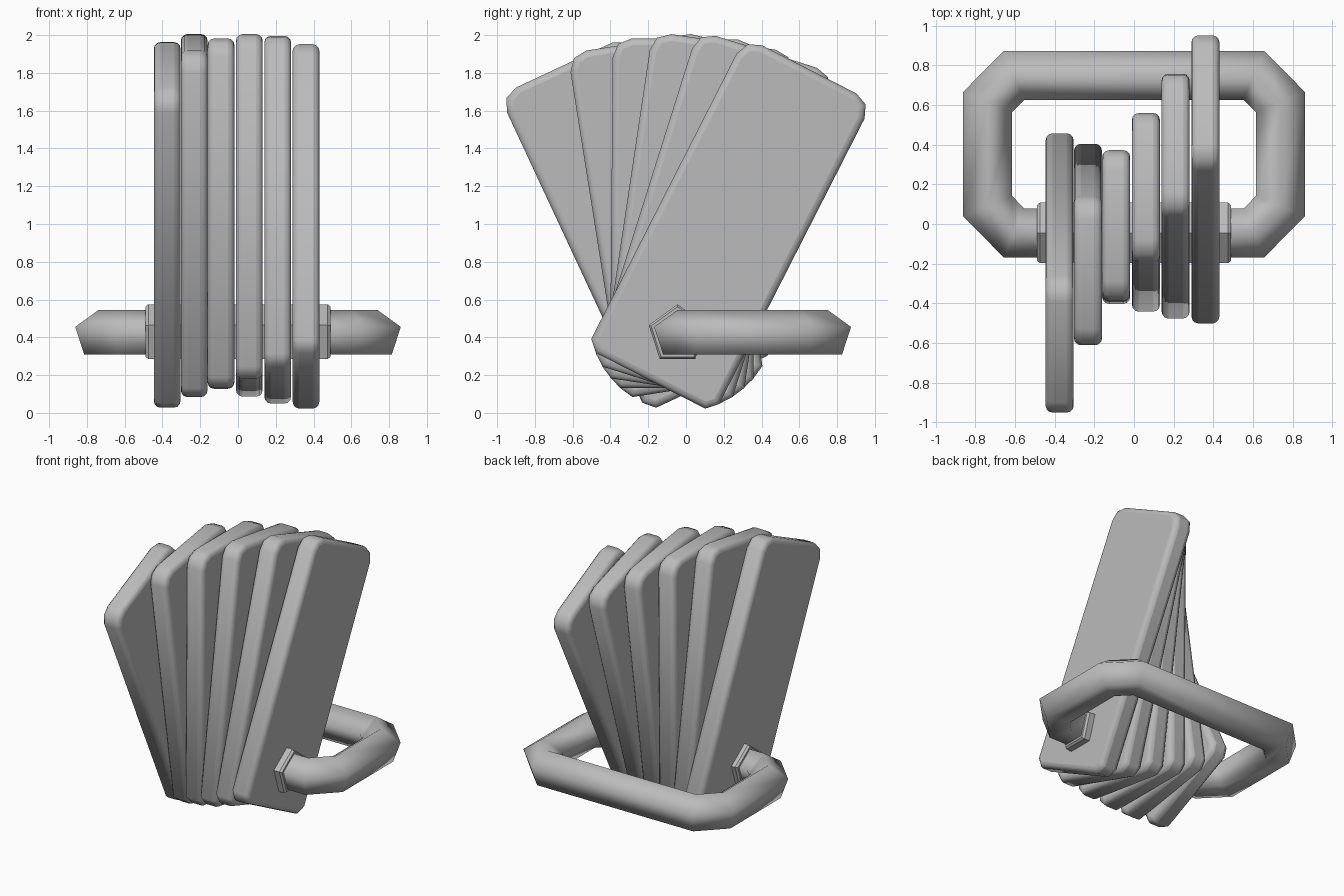
import bpy, bmesh, math
from mathutils import Vector, Matrix

cube = bpy.data.objects.get("Cube")
if cube:
    bpy.data.objects.remove(cube, do_unlink=True)

grey = bpy.data.materials.new("plain grey")
grey.use_nodes = True
colour = (0.5, 0.5, 0.5, 1)
grey.diffuse_color = colour
grey.node_tree.nodes["Principled BSDF"].inputs["Base Color"].default_value = colour


def make(name, rings, angle):
    """Skin a list of matching rings, cap both ends and shade smooth."""
    bm = bmesh.new()
    loops = [[bm.verts.new(p) for p in ring] for ring in rings]
    for a, b in zip(loops, loops[1:]):
        for i in range(len(a)):
            j = (i + 1) % len(a)
            bm.faces.new((a[i], a[j], b[j], b[i]))
    bm.faces.new(loops[0])
    bm.faces.new(loops[-1])
    bmesh.ops.recalc_face_normals(bm, faces=bm.faces)
    mesh = bpy.data.meshes.new(name)
    bm.to_mesh(mesh)
    bm.free()
    mesh.materials.append(grey)
    ob = bpy.data.objects.new(name, mesh)
    bpy.context.collection.objects.link(ob)
    bpy.ops.object.select_all(action='DESELECT')
    ob.select_set(True)
    bpy.context.view_layer.objects.active = ob
    bpy.ops.object.shade_smooth_by_angle(angle=math.radians(angle))
    return ob


# Fanned plates: one clipped outline, turned about a shared pivot
half, low, high, clip, r = 0.38, -0.37, 1.48, 0.055, 0.1
right_side = [(half - clip, low), (half, low + clip)]
right_side += [(half - r + r * math.cos(t), high - r + r * math.sin(t))
               for t in (0, math.pi / 4, math.pi / 2)]
outline = right_side + [(-y, z) for y, z in reversed(right_side)]
pivot = Vector((0, -0.02, 0.5))
fan = [(-0.375, -25), (-0.232, -9), (-0.09, 0.5), (0.06, 8.5), (0.21, 17.5), (0.36, 27)]
for n, (x, lean) in enumerate(fan):
    turn = Matrix.Rotation(math.radians(-lean), 3, 'X')
    rings = [[pivot + turn @ Vector((x + dx, y, z)) for y, z in outline]
             for dx in (-0.071, 0.071)]
    plate = make(f"fan_plate_{n + 1}", rings, 50)
    bevel = plate.modifiers.new("soft rim", 'BEVEL')
    bevel.width = 0.035
    bevel.segments = 3
    bevel.limit_method = 'ANGLE'
    bevel.angle_limit = math.radians(60)
    plate.modifiers.move(len(plate.modifiers) - 1, 0)


def pentagon(centre, out, radius):
    """Five-sided ring with a point at the top, sideways along out."""
    return [centre + out * radius * math.sin(k * math.tau / 5)
            + Vector((0, 0, radius * math.cos(k * math.tau / 5))) for k in range(5)]


# Handle: five-sided tube mitred round a clipped rectangle
axle = Vector((0, -0.045, 0.415))
side = [(0.40, -0.045), (0.605, -0.045), (0.738, 0.09), (0.738, 0.615), (0.605, 0.75)]
path = [Vector((x, y, axle.z)) for x, y in side]
path += [Vector((-p.x, p.y, p.z)) for p in reversed(path)]
rings = []
for i, p in enumerate(path):
    a = (p - path[i - 1]).normalized() if i else Vector((1, 0, 0))
    b = (path[i + 1] - p).normalized() if i + 1 < len(path) else a
    along = (a + b).normalized()
    out = Vector((along.y, -along.x, 0)) / along.dot(a)
    rings.append(pentagon(p, out, 0.13))
make("handle", rings, 80)

# Axle whose ends show as five-sided collars
stations = [(-0.49, 0.147), (-0.475, 0.16), (0.475, 0.16), (0.49, 0.147)]
make("axle_collars", [pentagon(axle + Vector((x, 0, 0)), Vector((0, 1, 0)), rad)
                      for x, rad in stations], 30)
